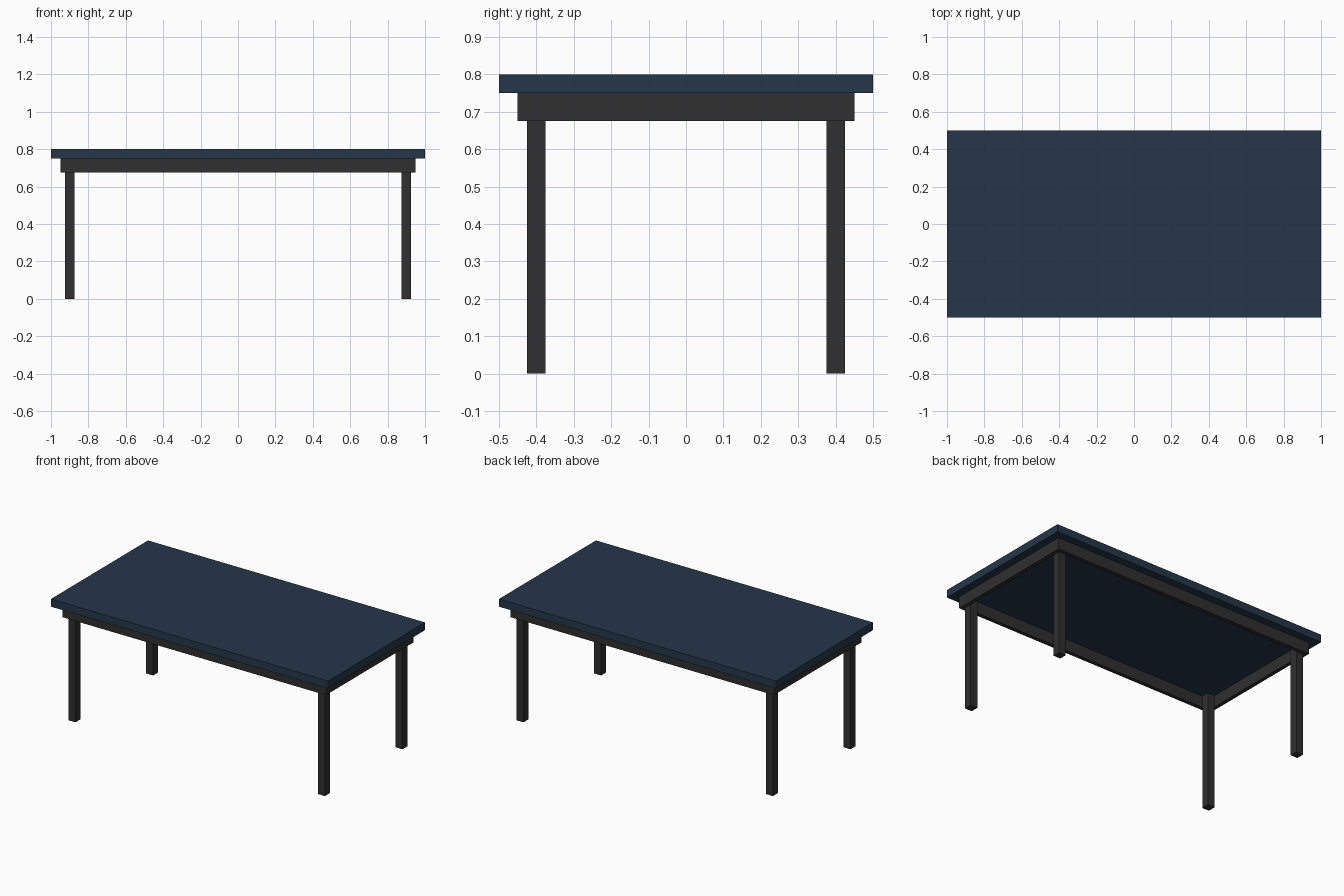
import bpy

if "Cube" in bpy.data.objects:
    bpy.data.objects.remove(bpy.data.objects["Cube"])


def material(name, rgb):
    m = bpy.data.materials.new(name)
    m.diffuse_color = (*rgb, 1.0)
    m.use_nodes = True
    m.node_tree.nodes["Principled BSDF"].inputs["Base Color"].default_value = m.diffuse_color
    return m


navy = material("navy blue", (0.018, 0.037, 0.066))
charcoal = material("charcoal", (0.029, 0.029, 0.029))


def box(name, lo, hi, mat):
    """Axis-aligned box between two corners."""
    centre = [(a + b) / 2 for a, b in zip(lo, hi)]
    bpy.ops.mesh.primitive_cube_add(size=1, location=centre)
    ob = bpy.context.object
    ob.name = name
    ob.scale = [b - a for a, b in zip(lo, hi)]
    bpy.ops.object.transform_apply(location=False, rotation=False, scale=True)
    ob.data.materials.append(mat)
    return ob


# Table top
box("table_top", (-1, -0.5, 0.75), (1, 0.5, 0.8), navy)

# Apron boards: long ones front and back, short ones between them
X, Y, T = 0.95, 0.45, 0.025
Z0, Z1 = 0.675, 0.75
for side, s in (("front", -1), ("back", 1)):
    y = s * (Y - T / 2)
    box(side + "_apron", (-X, y - T / 2, Z0), (X, y + T / 2, Z1), charcoal)
for side, s in (("left", -1), ("right", 1)):
    x = s * (X - T / 2)
    box(side + "_apron", (x - T / 2, T - Y, Z0), (x + T / 2, Y - T, Z1), charcoal)

# Square legs standing inside the apron corners
for fb, sy in (("front", -1), ("back", 1)):
    for lr, sx in (("left", -1), ("right", 1)):
        x, y, h = sx * 0.9, sy * 0.4, 0.025
        box(f"{fb}_{lr}_leg", (x - h, y - h, 0), (x + h, y + h, Z1), charcoal)
